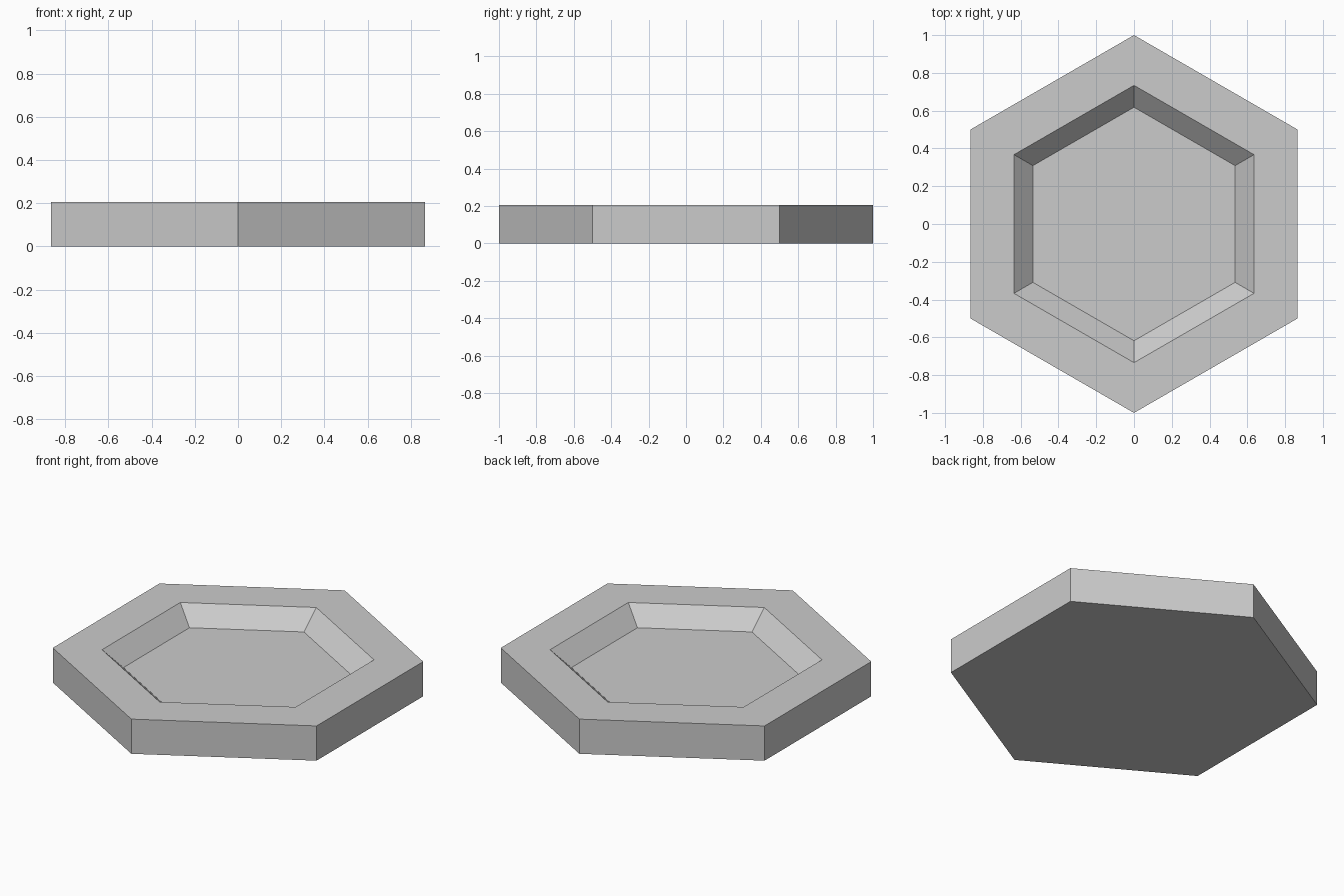
import bpy, bmesh
from math import sin, cos, pi

cube = bpy.data.objects.get("Cube")
if cube:
    bpy.data.objects.remove(cube, do_unlink=True)

# Plain grey
GREY = (0.6, 0.6, 0.6, 1)
mat = bpy.data.materials.new("plain_grey")
mat.use_nodes = True
mat.diffuse_color = GREY
mat.node_tree.nodes["Principled BSDF"].inputs["Base Color"].default_value = GREY

# Hexagonal tray: radius and height of each ring, from underside to recessed floor
PROFILE = [(1, 0), (1, 0.206), (0.734, 0.206), (0.618, 0.105)]
SIDES = 6

bm = bmesh.new()
rings = []
for r, z in PROFILE:
    angles = [pi / 2 + i * 2 * pi / SIDES for i in range(SIDES)]
    rings.append([bm.verts.new((r * cos(a), r * sin(a), z)) for a in angles])

# Outer walls, rim and sloped recess walls
for low, high in zip(rings, rings[1:]):
    for i in range(SIDES):
        j = (i + 1) % SIDES
        bm.faces.new((low[i], low[j], high[j], high[i]))

# Underside and recessed floor
bm.faces.new(list(reversed(rings[0])))
bm.faces.new(rings[-1])
bmesh.ops.recalc_face_normals(bm, faces=bm.faces)

mesh = bpy.data.meshes.new("hexagonal_tray")
bm.to_mesh(mesh)
bm.free()
mesh.materials.append(mat)
tray = bpy.data.objects.new("hexagonal_tray", mesh)
bpy.context.collection.objects.link(tray)
